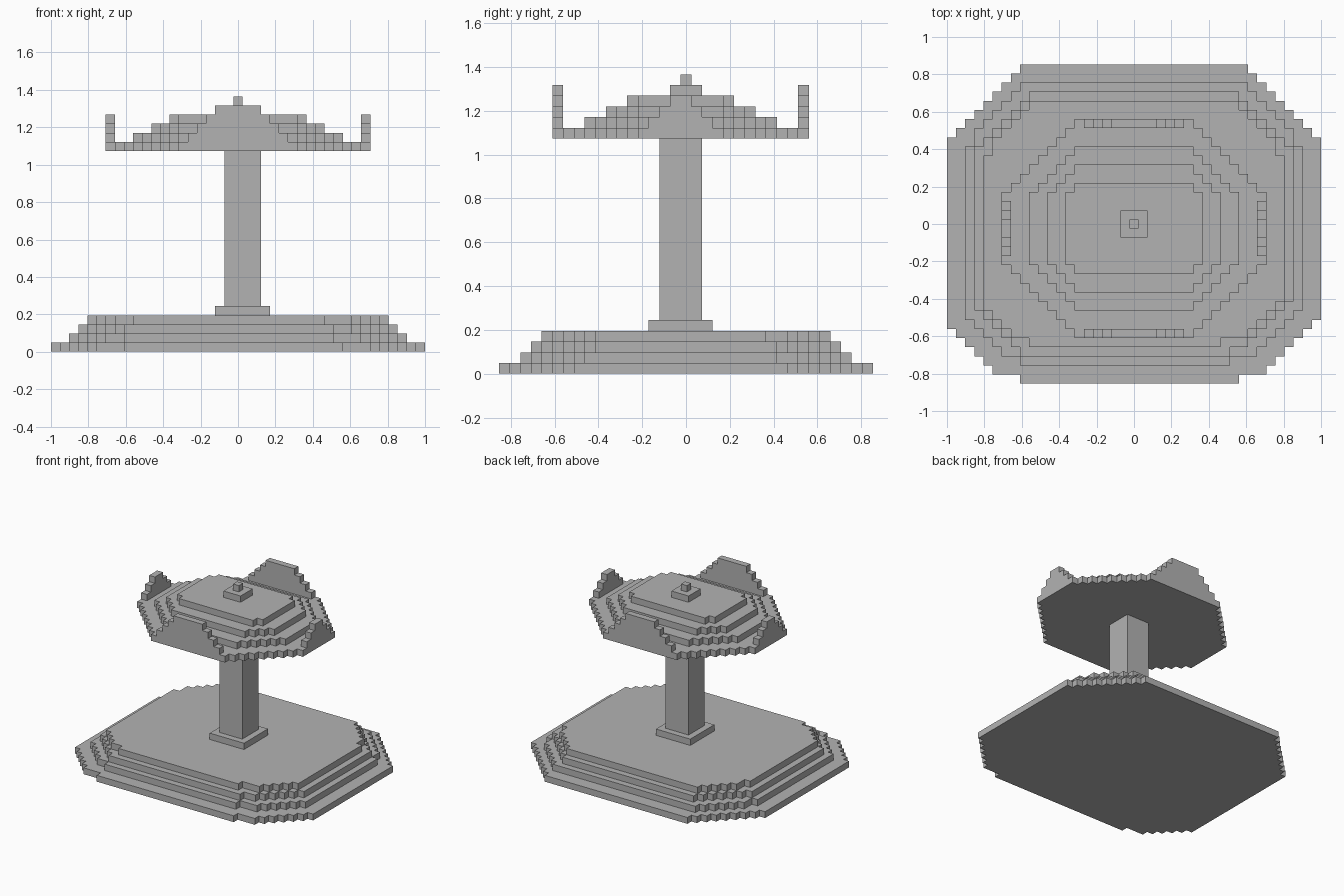
import bpy, bmesh
from mathutils import Vector

V = 2 / 41                                  # edge of one block
ORIGIN = Vector((-1, -17.5 * V, 0))         # corner of the block grid

if "Cube" in bpy.data.objects:
    bpy.data.objects.remove(bpy.data.objects["Cube"])

stone = bpy.data.materials.new("grey stone")
stone.use_nodes = True
GREY = (0.45, 0.45, 0.45, 1)
stone.diffuse_color = GREY
stone.node_tree.nodes["Principled BSDF"].inputs["Base Color"].default_value = GREY


def prism(name, points, direction):
    """Extrude a flat outline of grid points along a grid direction."""
    bm = bmesh.new()
    face = bm.faces.new([bm.verts.new(ORIGIN + Vector(p) * V) for p in points])
    moved = bmesh.ops.extrude_face_region(bm, geom=[face], use_keep_orig=True)["geom"]
    tops = [g for g in moved if isinstance(g, bmesh.types.BMVert)]
    bmesh.ops.translate(bm, verts=tops, vec=Vector(direction) * V)
    bmesh.ops.recalc_face_normals(bm, faces=bm.faces)
    mesh = bpy.data.meshes.new(name)
    bm.to_mesh(mesh)
    bm.free()
    mesh.materials.append(stone)
    obj = bpy.data.objects.new(name, mesh)
    bpy.context.collection.objects.link(obj)
    return obj


def stair(a, b):
    """Stepped corner, a blocks wide and b deep, as (inset, row) points."""
    insets = [a] + [max(1, min(a, b) - r) for r in range(1, b)] + [0]
    pts = [(a, 0)]
    for r in range(1, b + 1):
        if insets[r] != insets[r - 1]:
            pts += [(insets[r - 1], r), (insets[r], r)]
    return pts


def slab(name, x, y, z, corners=None, height=1):
    """Flat slab with stepped corners: front left, front right, back right, back left."""
    (x0, x1), (y0, y1) = x, y
    if corners is None:
        outline = [(x0, y0), (x1, y0), (x1, y1), (x0, y1)]
    else:
        fl, fr, br, bl = (stair(*c) for c in corners)
        outline = [(x0 + i, y0 + r) for i, r in reversed(fl)]
        outline += [(x1 - i, y0 + r) for i, r in fr]
        outline += [(x1 - i, y1 - r) for i, r in reversed(br)]
        outline += [(x0 + i, y1 - r) for i, r in bl]
    return prism(name, [(px, py, z) for px, py in outline], (0, 0, height))


def gable(lo, hi, z, levels):
    """Stepped gable outline, losing one block at each end per level."""
    left = [(lo, z)]
    right = [(hi, z)]
    for k in range(1, levels + 1):
        left += [(lo + k - 1, z + k), (lo + k, z + k)]
        right += [(hi - k + 1, z + k), (hi - k, z + k)]
    return left[:-1] + right[:-1][::-1]


# Stepped base
BASE = [(0, [(8, 6), (9, 7), (8, 8), (8, 8)]),
        (2, [(6, 5), (8, 6), (6, 7), (6, 7)]),
        (3, [(5, 5), (7, 6), (6, 6), (6, 6)]),
        (4, [(5, 4), (7, 5), (5, 6), (5, 6)])]
for level, (inset, corners) in enumerate(BASE):
    slab(f"base_step_{level + 1}", (inset, 41 - inset), (inset, 35 - inset), level, corners)

# Plinth and column
slab("plinth", (18, 24), (14, 20), 4)
slab("column", (19, 23), (15, 19), 5, height=17)

# Stepped roof
for level, (inset, cut) in enumerate([(0, 8), (3, 5), (5, 3), (7, 1)]):
    slab(f"roof_step_{level + 1}", (6 + inset, 35 - inset), (5 + inset, 29 - inset),
         22 + level, [(cut, cut)] * 4)
slab("roof_cap", (19, 22), (16, 19), 26)
slab("roof_tip", (20, 21), (17, 18), 27)

# Upright gables on the four straight roof edges
for name, y in (("front_gable", 5), ("back_gable", 28)):
    prism(name, [(px, y, pz) for px, pz in gable(15, 26, 23, 4)], (0, 1, 0))
for name, x in (("right_gable", 6), ("left_gable", 34)):
    prism(name, [(x, py, pz) for py, pz in gable(14, 20, 23, 3)], (1, 0, 0))
